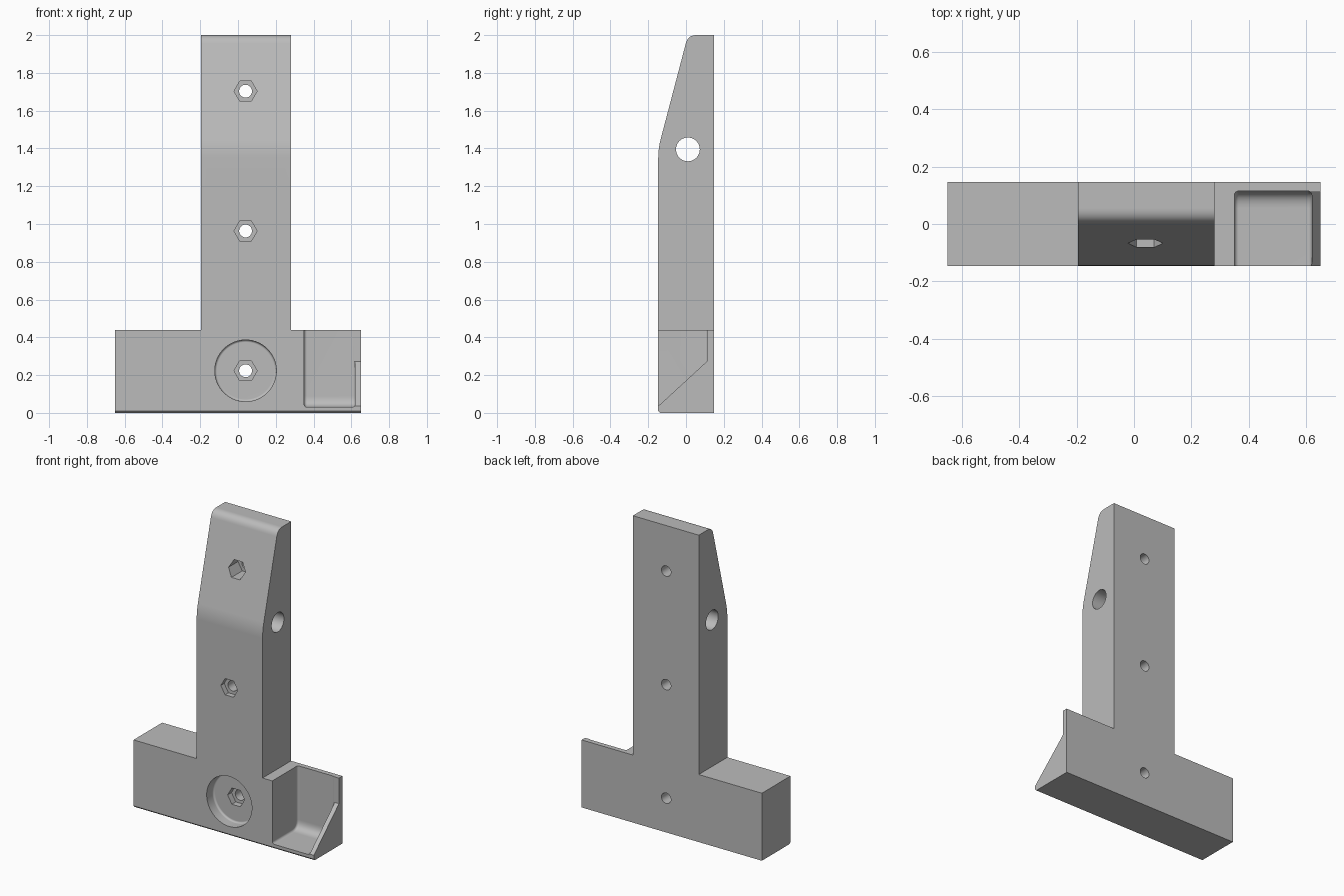
import bpy, bmesh
from math import cos, sin, tau
from mathutils import Vector

old = bpy.data.objects.get("Cube")
if old:
    bpy.data.objects.remove(old, do_unlink=True)

grey = bpy.data.materials.new("plain grey")
grey.use_nodes = True
grey.diffuse_color = (0.5, 0.5, 0.5, 1)
grey.node_tree.nodes["Principled BSDF"].inputs["Base Color"].default_value = (0.5, 0.5, 0.5, 1)


def fillet(before, corner, after, reach, steps=8):
    """Points of a rounded corner that starts `reach` away from the corner."""
    b, c, a = Vector(before), Vector(corner), Vector(after)
    p, q = c + (b - c).normalized() * reach, c + (a - c).normalized() * reach
    ts = [i / steps for i in range(steps + 1)]
    return [tuple(p * (1 - t) ** 2 + c * 2 * t * (1 - t) + q * t * t) for t in ts]


def ring(x, z, radius, sides):
    return [(x + radius * cos(tau * i / sides), z + radius * sin(tau * i / sides))
            for i in range(sides)]


def prism(name, points, axis, lo, hi):
    """Extrude an outline along x (points are y, z) or along y (points are x, z)."""
    bm = bmesh.new()
    place = (lambda u, v, d: (d, u, v)) if axis == "x" else (lambda u, v, d: (u, d, v))
    ends = [[bm.verts.new(place(u, v, d)) for u, v in points] for d in (lo, hi)]
    bm.faces.new(ends[0])
    bm.faces.new(ends[1])
    for i in range(len(points)):
        j = (i + 1) % len(points)
        bm.faces.new((ends[0][i], ends[0][j], ends[1][j], ends[1][i]))
    bmesh.ops.recalc_face_normals(bm, faces=bm.faces)
    mesh = bpy.data.meshes.new(name)
    bm.to_mesh(mesh)
    bm.free()
    mesh.materials.append(grey)
    ob = bpy.data.objects.new(name, mesh)
    bpy.context.collection.objects.link(ob)
    return ob


def apply(ob, mod):
    bpy.context.view_layer.objects.active = ob
    bpy.ops.object.modifier_apply(modifier=mod.name)


def soften(ob, width):
    mod = ob.modifiers.new("round", "BEVEL")
    mod.width, mod.segments = width, 4
    mod.limit_method, mod.angle_limit = "ANGLE", 0.6
    apply(ob, mod)
    return ob


def combine(ob, other, operation="DIFFERENCE"):
    mod = ob.modifiers.new("cut", "BOOLEAN")
    mod.operation, mod.solver, mod.object = operation, "EXACT", other
    apply(ob, mod)
    bpy.data.objects.remove(other, do_unlink=True)


# Body: side outline with a sloped, rounded top, trimmed to the upside-down T
D = 0.147
fold, crest = (-D, 1.4), (0.0105, 2)
side = [(D, 0), (-D + 0.01, 0), (-D, 0.01)]
side += fillet((-D, 0), fold, crest, 0.05, 4)
side += fillet(fold, crest, (D, 2), 0.045) + [(D, 2)]
body = prism("bracket_body", side, "x", -1, 1)

tee = [(-0.65, -0.2), (0.65, -0.2), (0.65, 0.44), (0.28, 0.44),
       (0.28, 2.2), (-0.195, 2.2), (-0.195, 0.44), (-0.65, 0.44)]
combine(body, prism("tee_outline", tee, "y", -0.4, 0.4), "INTERSECT")

# Open tray at the left end of the foot, with rounded inner corners
back, floor = 0.115, 0.03
tray = [(-0.3, floor)] + fillet((-0.3, floor), (back, floor), (back, 0.6), 0.06)
tray += [(back, 0.6), (-0.3, 0.6)]
combine(body, soften(prism("tray_cutter", tray, "x", 0.35, 0.62), 0.015))

# Outer tray wall, sloped down to the front
slope = [(-0.3, -0.105), (0.111, 0.273), (0.111, 0.6), (-0.3, 0.6)]
combine(body, prism("wall_cutter", slope, "x", 0.61, 0.8))

# Round recess in the foot
combine(body, soften(prism("recess_cutter", ring(0.04, 0.223, 0.163, 72),
                           "y", -0.3, -0.077), 0.012))

# Three screw holes with hexagonal nut pockets
for height, depth in ((0.223, -0.037), (0.963, -0.112), (1.703, 0.03)):
    combine(body, prism("nut_cutter", ring(0.04, height, 0.061, 6), "y", -0.3, depth))
    combine(body, prism("screw_cutter", ring(0.04, height, 0.034, 32), "y", -0.3, 0.3))

# Cross hole through the post
combine(body, prism("cross_cutter", ring(0.01, 1.395, 0.063, 48), "x", -0.5, 0.5))

# Smooth the fillets and bores, keep the edges crisp
bpy.ops.object.select_all(action="DESELECT")
body.select_set(True)
bpy.context.view_layer.objects.active = body
bpy.ops.object.shade_smooth_by_angle(angle=0.5)
weighted = body.modifiers.new("weighted normals", "WEIGHTED_NORMAL")
weighted.keep_sharp = True
